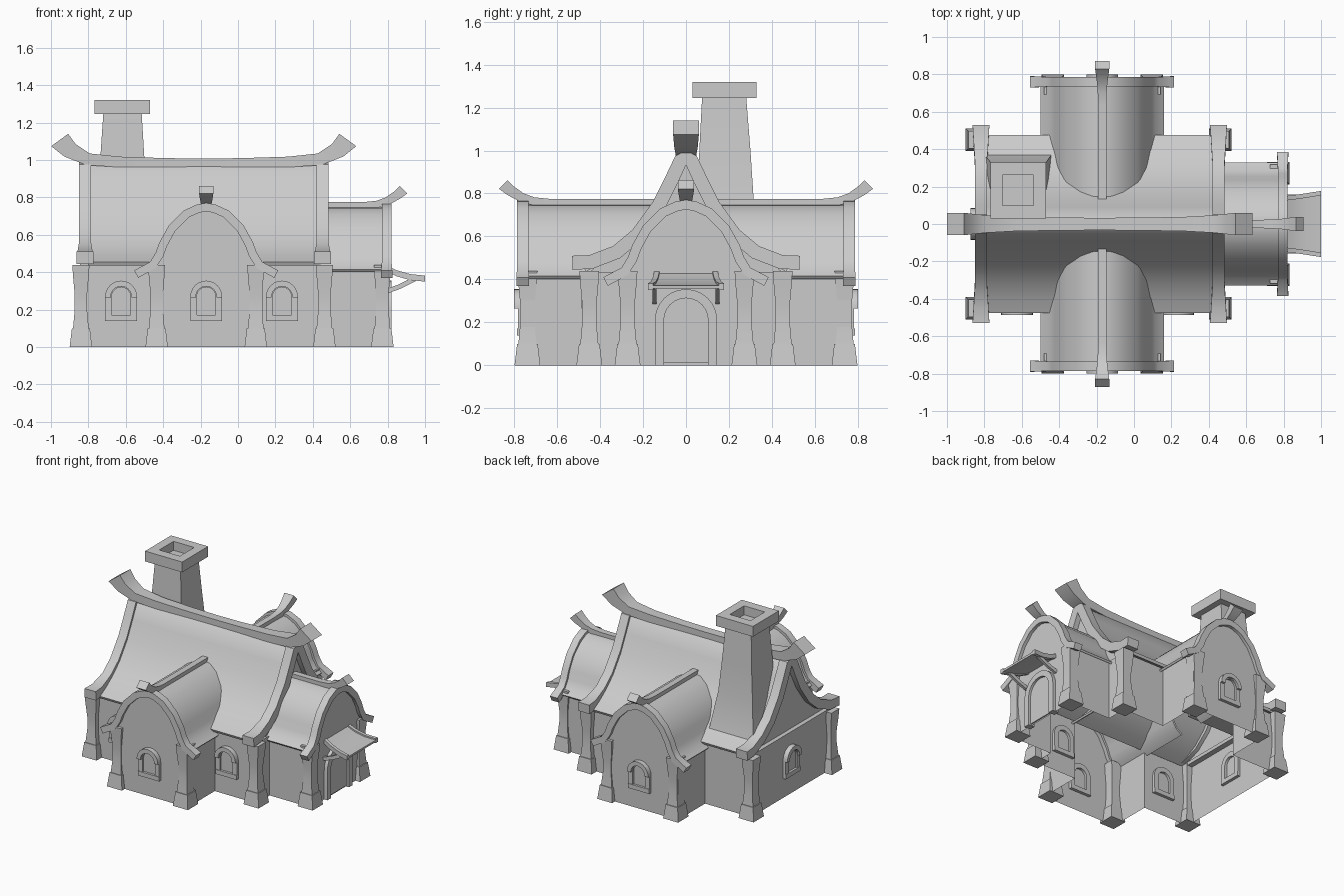
import bpy, bmesh
from math import pi, sin, cos, radians
from mathutils import Matrix, Vector

cube = bpy.data.objects.get("Cube")
if cube:
    bpy.data.objects.remove(cube, do_unlink=True)

stone = bpy.data.materials.new("plain grey")
GREY = (0.6, 0.6, 0.6, 1)
stone.diffuse_color = GREY
stone.use_nodes = True
stone.node_tree.nodes["Principled BSDF"].inputs["Base Color"].default_value = GREY


def finish(name, bm):
    me = bpy.data.meshes.new(name)
    bmesh.ops.recalc_face_normals(bm, faces=bm.faces)
    bm.to_mesh(me)
    bm.free()
    me.materials.append(stone)
    ob = bpy.data.objects.new(name, me)
    bpy.context.collection.objects.link(ob)
    bpy.ops.object.select_all(action="DESELECT")
    ob.select_set(True)
    bpy.context.view_layer.objects.active = ob
    bpy.ops.object.shade_smooth_by_angle(angle=radians(32))
    return ob


def loft(name, rings, M=Matrix()):
    """Skin a row of equal rings and cap both ends."""
    bm = bmesh.new()
    rows = [[bm.verts.new(M @ Vector(p)) for p in r] for r in rings]
    n = len(rows[0])
    for a, b in zip(rows, rows[1:]):
        for i in range(n):
            j = (i + 1) % n
            bm.faces.new((a[i], a[j], b[j], b[i]))
    bm.faces.new(rows[0])
    bm.faces.new(rows[-1])
    return finish(name, bm)


def band(name, path, thick, mid, half, M, along=False):
    """Strip below a path: across (u, z) with depth in v, or along (v, z) with width in u."""
    n = len(path)
    thick = thick if isinstance(thick, list) else [thick] * n
    half = half if isinstance(half, list) else [half] * n
    pts = [Vector(p) for p in path]
    rings = []
    for i, p in enumerate(pts):
        t = (pts[min(i + 1, n - 1)] - pts[max(i - 1, 0)]).normalized()
        q = p - Vector((-t.y, t.x)) * thick[i]
        ring = [(p, -1), (p, 1), (q, 1), (q, -1)]
        if along:
            rings.append([(mid + s * half[i], c.x, c.y) for c, s in ring])
        else:
            rings.append([(c.x, mid + s * half[i], c.y) for c, s in ring])
    return loft(name, rings, M)


def frame(x, y, turn):
    return Matrix.Translation((x, y, 0)) @ Matrix.Rotation(turn, 4, "Z")


def sym(half):
    return half + [(-u, z) for u, z in reversed(half[:-1])]


def mirrored(values):
    return values + values[-2::-1]


def rect(x0, x1, y0, y1, z):
    return [(x0, y0, z), (x1, y0, z), (x1, y1, z), (x0, y1, z)]


def square(x, y, h, z):
    return rect(x - h, x + h, y - h, y + h, z)


def gable(name, profile, width, base, v, M):
    """Flat end wall under a roof profile."""
    inner = [(u, z - 0.01) for u, z in profile if abs(u) < width]
    bm = bmesh.new()
    bm.faces.new([bm.verts.new(M @ Vector((u, v, z)))
                  for u, z in [(-width, base)] + inner + [(width, base)]])
    return finish(name, bm)


def arch(r, base, spring):
    curve = [(-r * cos(pi * i / 12), spring + r * sin(pi * i / 12)) for i in range(13)]
    return [(-r, base)] + curve + [(r, base)]


def window(name, v, M):
    band(name + "_frame", arch(0.085, 0.14, 0.27), 0.035, v, 0.018, M)
    band(name + "_hood", arch(0.085, 0.265, 0.27), 0.03, v + 0.015, 0.02, M)
    band(name + "_sill", [(-0.085, 0.172), (0.085, 0.172)], 0.032, v, 0.022, M)
    loft(name + "_pane", [[(u, v + d, z) for u, z in arch(0.055, 0.165, 0.27)]
                          for d in (0, 0.005)], M)


def post(name, x, y):
    loft(name + "_foot", [square(x, y, 0.06, 0), square(x, y, 0.048, 0.1)])
    loft(name, [square(x, y, h, z) for h, z in
                ((0.042, 0.1), (0.033, 0.2), (0.033, 0.28), (0.042, 0.38), (0.046, 0.44))])


# Roof and verge profiles, from eave to apex
WING_ROOF = sym([(-0.33, 0.415), (-0.285, 0.45), (-0.255, 0.5), (-0.235, 0.56), (-0.19, 0.64),
                 (-0.115, 0.71), (-0.05, 0.743), (0, 0.75)])
WING_VERGE = sym([(-0.385, 0.41), (-0.3, 0.455), (-0.27, 0.505), (-0.25, 0.56), (-0.2, 0.65),
                  (-0.12, 0.73), (-0.05, 0.762), (0, 0.77)])
MAIN_ROOF = sym([(-0.475, 0.455), (-0.4, 0.49), (-0.32, 0.54), (-0.24, 0.615), (-0.15, 0.74),
                 (-0.09, 0.86), (-0.04, 0.96), (0, 0.985)])
MAIN_VERGE = sym([(-0.53, 0.51), (-0.45, 0.513), (-0.34, 0.555), (-0.25, 0.63), (-0.155, 0.76),
                  (-0.1, 0.87), (-0.05, 0.975), (0, 1.0)])

# Plus-shaped outer walls, open below
MX, CX, WH, MY = 0.65, -0.17, 0.30, 0.452
XL, XR, XE, YE = -0.84, 0.465, 0.795, 0.765
half_plan = [(XE, WH), (XR, WH), (XR, MY), (CX + WH, MY), (CX + WH, YE),
             (CX - WH, YE), (CX - WH, MY), (XL, MY)]
plan = half_plan + [(x, -y) for x, y in reversed(half_plan)]
bm = bmesh.new()
low = [bm.verts.new((x, y, 0)) for x, y in plan]
high = [bm.verts.new((x, y, 0.435)) for x, y in plan]
for i in range(len(plan)):
    j = (i + 1) % len(plan)
    bm.faces.new((low[i], low[j], high[j], high[i]))
finish("walls", bm)

# Main roof, verges and ridge
main = frame(-0.183, 0, -pi / 2)
band("main_roof", MAIN_ROOF, 0.02, 0, 0.62, main)
verge_half = mirrored([0.045, 0.04] + [0.033] * 6)
for side, name in ((-1, "right"), (1, "left")):
    band("main_verge_" + name, MAIN_VERGE, 0.065, side * 0.635, verge_half, main)
    gable("main_gable_" + name, MAIN_ROOF, MY, 0.43, side * 0.63, main)
loft("gable_ledge", [rect(XL - 0.005, -0.8, -MY, MY, z) for z in (0.425, 0.45)])
ridge = [(-0.725, 1.14), (-0.685, 1.085), (-0.61, 1.035), (-0.45, 1.018), (-0.2, 1.01), (0, 1.008)]
band("main_ridge", sym(ridge), mirrored([0.112, 0.09, 0.065, 0.056, 0.052, 0.05]), 0,
     mirrored([0.06, 0.055, 0.047, 0.038, 0.034, 0.033]), main, along=True)

# Three round-roofed wings
wings = (("front_wing", frame(CX, 0, pi), 0.755, 0.1),
         ("back_wing", frame(CX, 0, 0), 0.755, 0.1),
         ("entrance_wing", frame(0, 0, -pi / 2), 0.79, 0.44))
for name, M, end, start in wings:
    band(name + "_roof", WING_ROOF, 0.015, (start + end) / 2, (end - start) / 2, M)
    band(name + "_verge", WING_VERGE, 0.045, end + 0.005, mirrored([0.03] + [0.026] * 7), M)
    gable(name + "_gable", WING_ROOF, WH, 0.43, end + 0.008, M)
    tip = [(start, 0.775), (end - 0.12, 0.775), (end - 0.05, 0.782), (end, 0.8),
           (end + 0.045, 0.832), (end + 0.075, 0.862)]
    band(name + "_ridge", tip, [0.035, 0.035, 0.037, 0.042, 0.05, 0.057], 0,
         [0.022, 0.022, 0.024, 0.028, 0.034, 0.038], M, along=True)

# Corner posts
for sy, side in ((-1, "front"), (1, "back")):
    post(side + "_right_post", -0.84, sy * 0.45)
    post(side + "_left_post", 0.462, sy * 0.45)
    post(side + "_wing_right_post", -0.435, sy * 0.738)
    post(side + "_wing_left_post", 0.095, sy * 0.738)
    post(side + "_entrance_post", 0.772, sy * 0.272)

# Windows
window("front_right_window", MY, frame(-0.625, 0, pi))
window("front_left_window", MY, frame(0.235, 0, pi))
window("front_wing_window", YE, wings[0][1])
window("back_wing_window", YE, wings[1][1])
window("side_window", -XL, frame(0, 0, pi / 2))

# Door and its canopy
E = wings[2][1]
band("door_frame", arch(0.145, 0, 0.21), 0.042, XE, 0.025, E)
loft("door", [[(u, XE + d, z) for u, z in arch(0.105, 0.01, 0.21)] for d in (0, 0.008)], E)
slope = [(0.79, 0.43), (0.85, 0.4), (0.92, 0.38), (1.0, 0.372)]
band("canopy", slope, 0.015, 0, [0.135, 0.142, 0.152, 0.165], E, along=True)
for side, name in ((-1, "back"), (1, "front")):
    loft("canopy_edge_" + name,
         [[(side * (u + d), v, z + h) for d, h in ((-0.012, 0.01), (0.012, 0.01), (0.012, -0.022), (-0.012, -0.022))]
          for (v, z), u in zip(slope, (0.135, 0.142, 0.152, 0.165))], E)
    band("canopy_bracket_" + name, [(0.79, 0.31), (0.86, 0.335), (0.94, 0.375)], 0.025,
         side * 0.147, 0.01, E, along=True)

# Chimney with hollow cap
loft("chimney", [rect(-0.81, -0.43, 0.04, 0.385, 0.46), rect(-0.795, -0.445, 0.04, 0.365, 0.52),
                 rect(-0.755, -0.48, 0.055, 0.315, 0.77), rect(-0.737, -0.5, 0.062, 0.3, 1.0),
                 rect(-0.72, -0.515, 0.075, 0.28, 1.25)])
loft("chimney_cap", [rect(-0.768, -0.47, 0.03, 0.328, 1.245), rect(-0.768, -0.47, 0.03, 0.328, 1.32),
                     rect(-0.702, -0.536, 0.098, 0.262, 1.32), rect(-0.702, -0.536, 0.098, 0.262, 1.255)])
